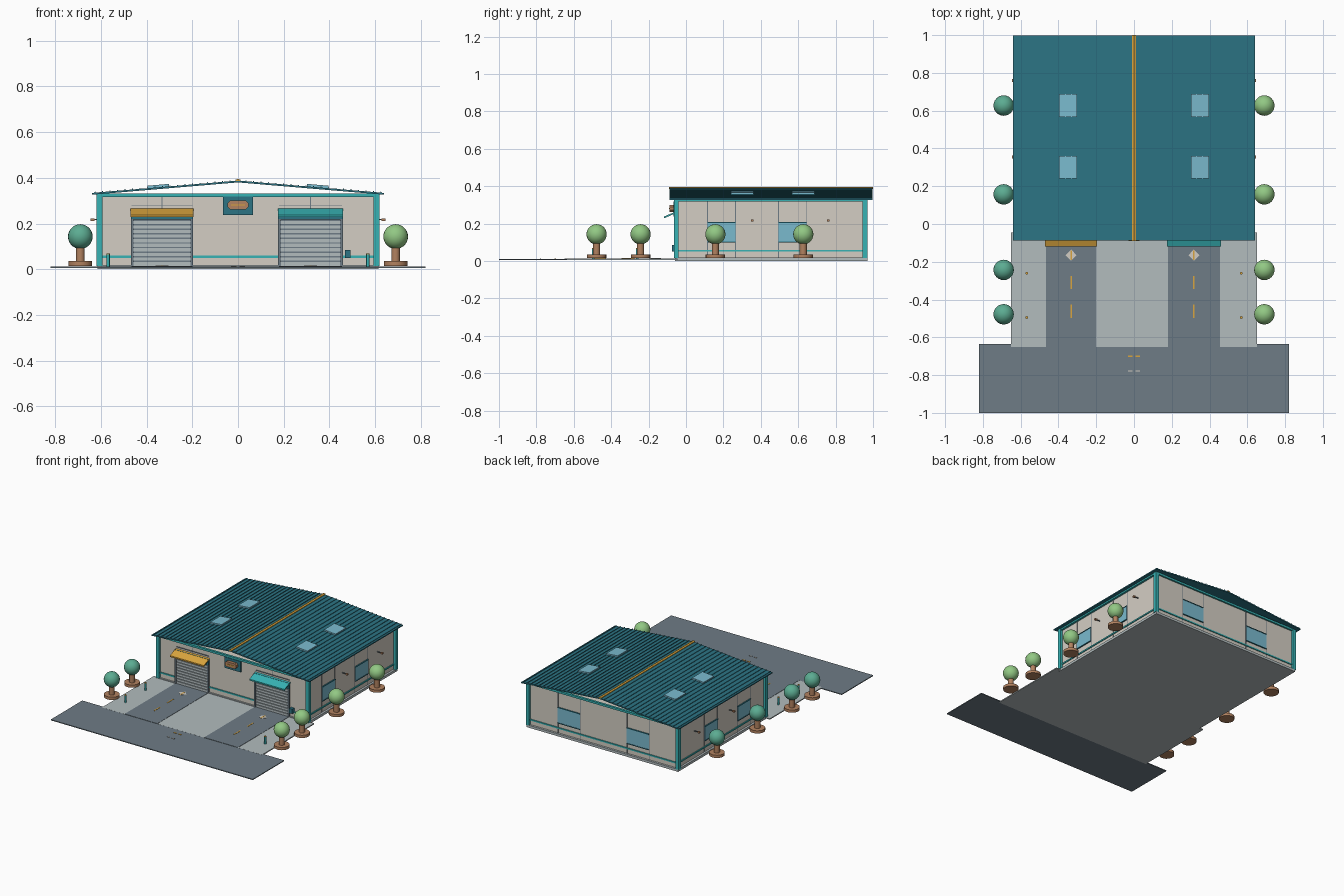
import bpy, bmesh, math


def material(name, r, g, b):
    m = bpy.data.materials.new(name)
    lin = [(c / 255 / 12.92 if c < 10 else ((c / 255 + 0.055) / 1.055) ** 2.4) for c in (r, g, b)]
    m.diffuse_color = (*lin, 1)
    return m


TEAL = material("bright teal trim", 55, 178, 180)
ROOF = material("deep teal metal", 44, 116, 132)
WALL = material("warm grey wall", 212, 206, 196)
ASPHALT = material("slate asphalt", 110, 124, 134)
CONCRETE = material("pale concrete", 178, 188, 190)
YELLOW = material("amber yellow", 218, 165, 62)
BROWN = material("wood brown", 178, 130, 96)
GLASS = material("sky glass", 122, 186, 206)
LIME = material("light leaf", 146, 200, 132)
JADE = material("jade leaf", 92, 172, 146)


def finish(name, bm, mat):
    bmesh.ops.recalc_face_normals(bm, faces=bm.faces)
    me = bpy.data.meshes.new(name)
    bm.to_mesh(me)
    bm.free()
    me.materials.append(mat)
    ob = bpy.data.objects.new(name, me)
    bpy.context.collection.objects.link(ob)
    return ob


def boxes(name, mat, *bounds):
    """Boxes given as (x0, x1, y0, y1, z0, z1), joined in one object."""
    bm = bmesh.new()
    for x0, x1, y0, y1, z0, z1 in bounds:
        vs = bmesh.ops.create_cube(bm, size=1)["verts"]
        for v in vs:
            v.co = ((x0 + x1) / 2 + v.co.x * (x1 - x0),
                    (y0 + y1) / 2 + v.co.y * (y1 - y0),
                    (z0 + z1) / 2 + v.co.z * (z1 - z0))
    return finish(name, bm, mat)


def prism(name, mat, pts, a, b, axis="y"):
    """Extrude a profile: (x, z) along y, (y, z) along x, or (x, y) along z."""
    place = {"y": lambda p, t: (p[0], t, p[1]), "x": lambda p, t: (t, p[0], p[1]),
             "z": lambda p, t: (p[0], p[1], t)}[axis]
    bm = bmesh.new()
    face = bm.faces.new([bm.verts.new(place(p, a)) for p in pts])
    new = bmesh.ops.extrude_face_region(bm, geom=[face])["geom"]
    for v in new:
        if isinstance(v, bmesh.types.BMVert):
            v.co["xyz".index(axis)] = b
    return finish(name, bm, mat)


def cylinder(name, mat, x, y, z0, z1, r, n=20):
    ring = [(x + r * math.cos(i * math.tau / n), y + r * math.sin(i * math.tau / n)) for i in range(n)]
    ob = prism(name, mat, ring, z0, z1, "z")
    for p in ob.data.polygons:
        p.use_smooth = abs(p.normal.z) < 0.5
    return ob


def roof_z(x):
    return 0.388 - 0.054 * abs(x) / 0.64


# Ground: road, forecourt and two driveways
boxes("road", ASPHALT, (-0.82, 0.82, -1.0, -0.635, 0.006, 0.012))
boxes("forecourt", CONCRETE, (-0.65, 0.65, -0.65, -0.045, 0.005, 0.0125))
boxes("foundation", CONCRETE, (-0.615, 0.615, -0.06, 0.97, 0, 0.018))
DOORS = ((-0.465, -0.2), (0.18, 0.455))
for x0, x1 in DOORS:
    boxes("driveway", ASPHALT, (x0, x1, -0.65, -0.055, 0.008, 0.0145))

# Painted markings
for cx in (-0.333, 0.317):
    boxes("lane_dashes", YELLOW, *[(cx - 0.004, cx + 0.004, y - 0.07, y, 0.0145, 0.016) for y in (-0.275, -0.427)])
    prism("diamond_mark", WALL, [(cx - 0.029, -0.165), (cx, -0.195), (cx + 0.029, -0.165), (cx, -0.135)],
          0.0145, 0.016, "z")
    boxes("diamond_stripe", YELLOW, (cx - 0.004, cx + 0.004, -0.19, -0.14, 0.016, 0.0168))
boxes("road_dashes", YELLOW, *[(s * 0.019 - 0.012, s * 0.019 + 0.012, -0.703, -0.695, 0.012, 0.0145) for s in (-1, 1)])
boxes("road_pale_dashes", WALL, *[(s * 0.019 - 0.012, s * 0.019 + 0.012, -0.781, -0.776, 0.012, 0.0145) for s in (-1, 1)])

# Hall body with corner posts, eave beams and base band
boxes("hall_walls", WALL, (-0.6, 0.6, -0.05, 0.955, 0.018, 0.325))
boxes("corner_posts", TEAL, *[(s * 0.607 - 0.013, s * 0.607 + 0.013, y - 0.013, y + 0.013, 0.015, 0.332)
                              for s in (-1, 1) for y in (-0.052, 0.957)])
boxes("eave_beams", TEAL, (-0.61, 0.61, -0.062, -0.045, 0.317, 0.332), (-0.61, 0.61, 0.95, 0.967, 0.317, 0.332),
      (-0.615, -0.595, -0.05, 0.955, 0.317, 0.332), (0.595, 0.615, -0.05, 0.955, 0.317, 0.332))
boxes("base_band", TEAL, (-0.6, -0.465, -0.056, -0.05, 0.05, 0.06), (-0.2, 0.18, -0.056, -0.05, 0.05, 0.06),
      (0.455, 0.6, -0.056, -0.05, 0.05, 0.06), (-0.6, 0.6, 0.955, 0.961, 0.05, 0.06),
      (-0.606, -0.6, -0.05, 0.955, 0.05, 0.06), (0.6, 0.606, -0.05, 0.955, 0.05, 0.06))
boxes("wall_seams", ASPHALT,
      *[(s * 0.6 - 0.002, s * 0.6 + 0.002, y - 0.002, y + 0.002, 0.018, 0.317)
        for s in (-1, 1) for y in (0.115, 0.265, 0.495, 0.645)],
      *[(x - 0.002, x + 0.002, 0.953, 0.957, 0.018, 0.317) for x in (-0.37, -0.19, 0.19, 0.37)],
      *[(x - 0.002, x + 0.002, -0.052, -0.048, 0.225, 0.317) for x in (-0.333, 0.317)])

# Windows with sills and lintels
for s in (-1, 1):
    for y0 in (0.115, 0.495):
        boxes("side_window", GLASS, (s * 0.602 - 0.004, s * 0.602 + 0.004, y0, y0 + 0.15, 0.103, 0.205))
        boxes("side_window_rails", ROOF, *[(s * 0.604 - 0.005, s * 0.604 + 0.005, y0, y0 + 0.15, z, z + 0.005)
                                           for z in (0.1, 0.203)])
    boxes("back_window", GLASS, (s * 0.28 - 0.09, s * 0.28 + 0.09, 0.953, 0.96, 0.093, 0.205))
    boxes("back_window_rails", ROOF, *[(s * 0.28 - 0.09, s * 0.28 + 0.09, 0.953, 0.963, z, z + 0.005)
                                       for z in (0.09, 0.203)])
    # Side lamps
    for y in (0.355, 0.76):
        boxes("lamp_arm", ASPHALT, (s * 0.615 - 0.018, s * 0.615 + 0.018, y - 0.003, y + 0.003, 0.215, 0.22))
        boxes("lamp_head", BROWN, (s * 0.637 - 0.008, s * 0.637 + 0.008, y - 0.007, y + 0.007, 0.211, 0.222))

# Roller doors with slats, frames and awnings
for (x0, x1), colour in zip(DOORS, (YELLOW, TEAL)):
    boxes("door_back", ASPHALT, (x0, x1, -0.056, -0.05, 0.015, 0.218))
    boxes("door_slats", CONCRETE, *[(x0 + 0.008, x1 - 0.008, -0.062, -0.055, 0.018 + i * 0.02, 0.032 + i * 0.02)
                                    for i in range(10)])
    boxes("door_jambs", ASPHALT, (x0 - 0.004, x0 + 0.008, -0.065, -0.05, 0.015, 0.22),
          (x1 - 0.008, x1 + 0.004, -0.065, -0.05, 0.015, 0.22))
    boxes("door_header", ROOF, (x0 - 0.004, x1 + 0.004, -0.063, -0.05, 0.218, 0.262))
    prism("awning", colour, [(-0.05, 0.258), (-0.05, 0.266), (-0.118, 0.238), (-0.118, 0.228)],
          x0 - 0.005, x1 + 0.005, "x")
    boxes("awning_rail", ASPHALT, (x0, x1, -0.056, -0.05, 0.278, 0.282))

# Sign over the centre and a utility box beside the right door
boxes("sign_plate", ROOF, (-0.065, 0.065, -0.066, -0.05, 0.238, 0.318))
sign = prism("sign_block", BROWN, [(-0.045, 0.272), (-0.035, 0.262), (0.035, 0.262), (0.045, 0.272),
                                   (0.045, 0.29), (0.035, 0.3), (-0.035, 0.3), (-0.045, 0.29)], -0.088, -0.066)
boxes("sign_bar", YELLOW, (-0.03, 0.03, -0.091, -0.088, 0.278, 0.284))
boxes("utility_box", ROOF, (0.468, 0.492, -0.075, -0.05, 0.05, 0.085))

# Open-gabled pitched roof
prism("roof", ROOF, [(-0.64, 0.334), (0, 0.388), (0.64, 0.334), (0.64, 0.326), (0, 0.38), (-0.64, 0.326)],
      -0.087, 0.998)
for s in (-1, 1):
    for i in range(19):
        x = s * (0.035 + i * 0.0328)
        xa, xb = x - 0.0025, x + 0.0025
        prism("roof_rib", ROOF, [(xa, roof_z(xa)), (xb, roof_z(xb)), (xb, roof_z(xb) + 0.004),
                                 (xa, roof_z(xa) + 0.004)], -0.087, 0.998)
    # Skylights
    for y0 in (0.24, 0.567):
        xa, xb = s * 0.302, s * 0.396
        prism("skylight", GLASS, [(xa, roof_z(xa)), (xb, roof_z(xb)), (xb, roof_z(xb) + 0.011),
                                  (xa, roof_z(xa) + 0.011)], y0, y0 + 0.12)
prism("ridge_cap", YELLOW, [(-0.01, 0.386), (0.01, 0.386), (0.01, 0.392), (0, 0.396), (-0.01, 0.392)], -0.09, 1.0)

# Bollards and potted round trees
for s, leaf in ((-1, JADE), (1, LIME)):
    for y in (-0.26, -0.495):
        cylinder("bollard", TEAL, s * 0.568, y, 0.012, 0.064, 0.007, 12)
        cylinder("bollard_cap", YELLOW, s * 0.568, y, 0.064, 0.069, 0.007, 12)
    for y in (-0.478, -0.243, 0.157, 0.627):
        x = s * 0.69
        cylinder("tree_planter", BROWN, x, y, 0.015, 0.035, 0.052)
        cylinder("tree_trunk", BROWN, x, y, 0.035, 0.105, 0.019, 12)
        bm = bmesh.new()
        bmesh.ops.create_uvsphere(bm, u_segments=24, v_segments=14, radius=0.054)
        crown = finish("tree_crown", bm, leaf)
        crown.location = (x, y, 0.143)
        for p in crown.data.polygons:
            p.use_smooth = True
